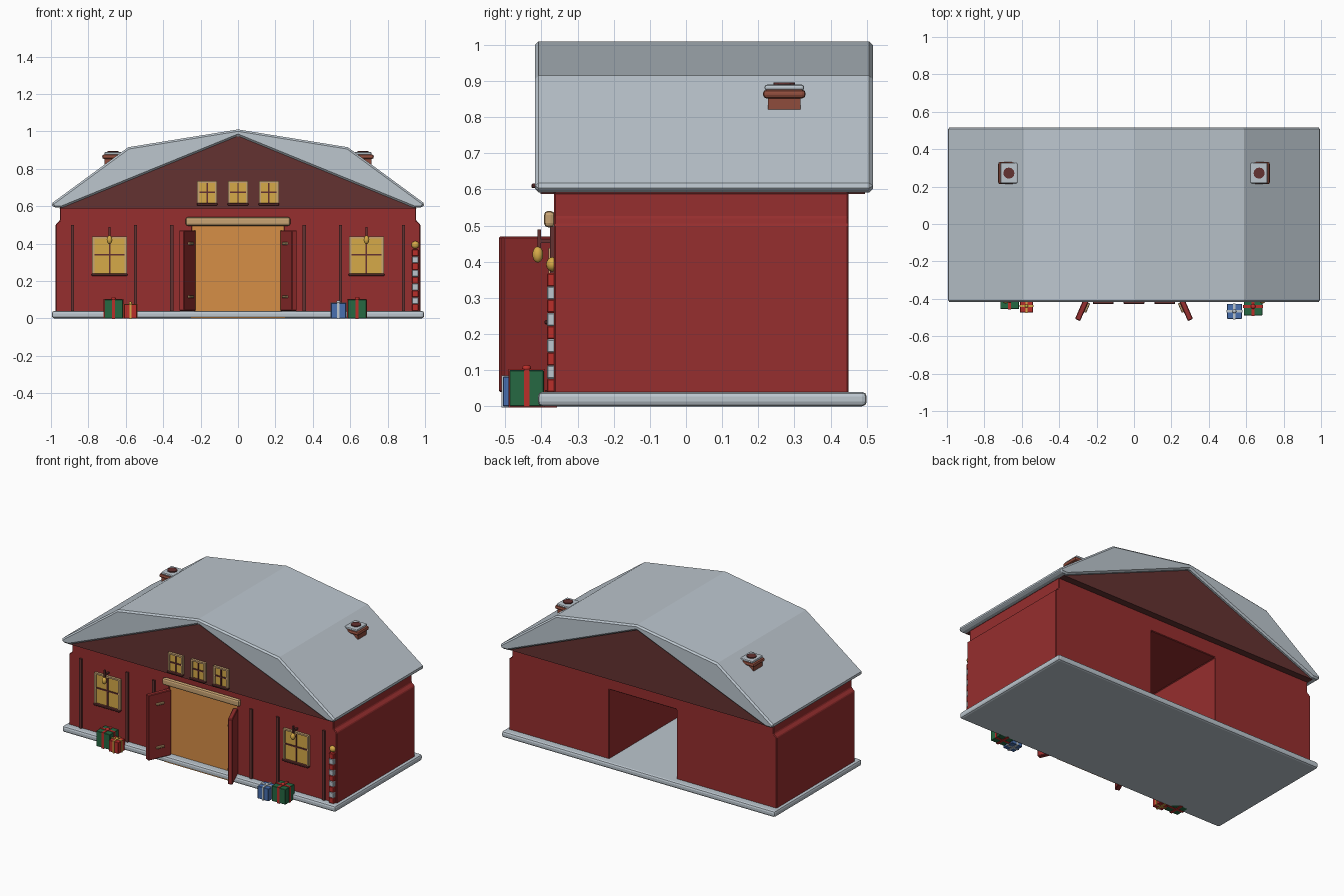
import bpy, bmesh, math
from mathutils import Matrix

if "Cube" in bpy.data.objects:
    bpy.data.objects.remove(bpy.data.objects["Cube"], do_unlink=True)


def material(name, *srgb):
    col = [((c / 255 + 0.055) / 1.055) ** 2.4 for c in srgb] + [1]
    m = bpy.data.materials.new(name)
    m.use_nodes = True
    m.diffuse_color = col
    m.node_tree.nodes["Principled BSDF"].inputs["Base Color"].default_value = col
    return m


RED = material("barn red", 150, 46, 46)
BROWN = material("dark brown", 100, 50, 49)
SNOW = material("snow grey", 188, 198, 206)
ORANGE = material("warm orange", 214, 142, 70)
GOLD = material("window gold", 214, 170, 72)
TAN = material("pale wood", 200, 164, 116)
GREEN = material("gift green", 38, 104, 66)
BLUE = material("gift blue", 72, 112, 176)
BRIGHT = material("bright red", 186, 46, 42)
BRICK = material("brick", 142, 76, 60)


def finish(name, bm, mat, bevel=0, segments=1):
    bmesh.ops.recalc_face_normals(bm, faces=bm.faces)
    me = bpy.data.meshes.new(name)
    bm.to_mesh(me)
    bm.free()
    me.materials.append(mat)
    ob = bpy.data.objects.new(name, me)
    bpy.context.collection.objects.link(ob)
    if bevel:
        mod = ob.modifiers.new("Bevel", "BEVEL")
        mod.width, mod.segments, mod.limit_method = bevel, segments, "ANGLE"
    return ob


def box(name, centre, size, mat, bevel=0, turn=0, segments=1):
    bm = bmesh.new()
    bmesh.ops.create_cube(bm, size=1, matrix=Matrix.Diagonal((*size, 1)))
    ob = finish(name, bm, mat, bevel, segments)
    ob.location = centre
    ob.rotation_euler.z = turn
    return ob


def prism(name, outline, y0, y1, mat, bevel=0):
    """Extrude an x-z outline along y."""
    bm = bmesh.new()
    face = bm.faces.new([bm.verts.new((x, y0, z)) for x, z in outline])
    new = bmesh.ops.extrude_face_region(bm, geom=[face])["geom"]
    bmesh.ops.translate(bm, vec=(0, y1 - y0, 0),
                        verts=[v for v in new if isinstance(v, bmesh.types.BMVert)])
    return finish(name, bm, mat, bevel)


def mirrored(half):
    """Complete an outline that is symmetric about x = 0."""
    return half + [(-x, z) for x, z in reversed(half) if x > 0]


def ball(name, centre, size, mat):
    bm = bmesh.new()
    bmesh.ops.create_uvsphere(bm, u_segments=12, v_segments=8, radius=0.5,
                              matrix=Matrix.Diagonal((*size, 1)))
    for f in bm.faces:
        f.smooth = True
    finish(name, bm, mat).location = centre


def disc(name, centre, radius, height, mat, bevel=0, sides=12):
    bm = bmesh.new()
    bmesh.ops.create_cone(bm, cap_ends=True, segments=sides, radius1=radius,
                          radius2=radius, depth=height)
    finish(name, bm, mat, bevel, 2).location = centre


def window(name, x, y, z, w, h):
    """Gold pane, pale frame, dark glazing bars and a sill; y is the wall face."""
    box(name + "_pane", (x, y - 0.004, z), (w, 0.008, h), GOLD)
    for s in (1, -1):
        box(name + "_frame_side", (x + s * w / 2, y - 0.008, z), (0.012, 0.016, h), TAN)
    box(name + "_frame_top", (x, y - 0.008, z + h / 2), (w + 0.012, 0.016, 0.01), TAN)
    box(name + "_bar_upright", (x, y - 0.007, z), (0.008, 0.014, h), BROWN)
    box(name + "_bar_cross", (x, y - 0.007, z + h * 0.03), (w, 0.014, 0.008), BROWN)
    box(name + "_sill", (x, y - 0.013, z - h / 2), (w + 0.016, 0.026, 0.012), BROWN, 0.003)


def gift(name, x, y, w, d, h, mat, ribbon):
    box(name + "_box", (x, y, h / 2), (w, d, h), mat, 0.002)
    box(name + "_ribbon_front", (x, y, h / 2), (w * 0.16, d + 0.006, h + 0.006), ribbon)
    box(name + "_ribbon_side", (x, y, h / 2 + 0.001), (w + 0.006, d * 0.16, h + 0.004), ribbon)
    ball(name + "_bow", (x, y, h + 0.006), (w * 0.26, w * 0.26, 0.018), ribbon)


FRONT, BACK = -0.365, 0.45

# Snowy base slab
box("base", (0, 0.045, 0.02), (1.99, 0.91, 0.04), SNOW, 0.013, segments=2)

# Body with a passage open at the back
prism("walls", mirrored([(0.245, 0.035), (0.975, 0.035), (0.975, 0.503), (0.953, 0.522),
                         (0.953, 0.595)])[:5] +
      [(-0.953, 0.595), (-0.953, 0.522), (-0.975, 0.503), (-0.975, 0.035),
       (-0.245, 0.035), (-0.245, 0.495), (0.245, 0.495)], FRONT, BACK, RED, 0.004)

# Gable and roof
prism("gable", [(0.955, 0.588), (0, 0.985), (-0.955, 0.588)], -0.402, 0.495, BROWN)
prism("roof", mirrored([(0.94, 0.592), (0.985, 0.592), (1.0, 0.612), (0.587, 0.915),
                        (0, 1.01)]) + [(0, 0.975)], -0.418, 0.517, SNOW, 0.01)

# Doorway
box("doorway_panel", (0, FRONT + 0.012, 0.267), (0.5, 0.012, 0.46), ORANGE)
box("doorway_threshold", (0, -0.385, 0.008), (0.5, 0.046, 0.01), ORANGE)
box("doorway_beam", (0, -0.378, 0.518), (0.56, 0.03, 0.046), TAN, 0.012, segments=2)

for s, side in ((1, "left"), (-1, "right")):
    # Open door with pulls on its inner face
    turn = 0.41
    box(side + "_door", (s * 0.27, -0.44, 0.255), (0.03, 0.16, 0.43), RED, 0.004, s * turn)
    offset = Matrix.Rotation(turn, 2).to_3x3() @ Matrix.Identity(3).col[0] * -0.02
    for z in (0.115, 0.4):
        box(side + "_door_pull", (s * (0.27 + offset.x), -0.44 + offset.y, z),
            (0.014, 0.055, 0.014), TAN, 0.003, s * turn)

    # Wall battens
    for x in (0.355, 0.548, 0.885):
        box(side + "_batten", (s * x, FRONT - 0.004, 0.268), (0.018, 0.014, 0.46), BROWN)

    # Window with a hanging lamp
    window(side + "_window", s * 0.687, FRONT, 0.333, 0.175, 0.2)
    box(side + "_lamp_bracket", (s * 0.687, -0.385, 0.457), (0.012, 0.05, 0.01), BROWN)
    box(side + "_lamp_stem", (s * 0.687, -0.406, 0.464), (0.01, 0.01, 0.05), BROWN)
    ball(side + "_lamp", (s * 0.687, -0.41, 0.42), (0.03, 0.03, 0.045), GOLD)

    # Chimney with a snow ring
    cx, cy = s * 0.672, 0.272
    box(side + "_chimney_shaft", (cx, cy, 0.845), (0.085, 0.09, 0.06), BRICK)
    box(side + "_chimney_collar", (cx + s * 0.004, cy, 0.864), (0.1, 0.118, 0.024), BRICK,
        0.01, segments=2)
    box(side + "_chimney_snow", (cx, cy, 0.882), (0.092, 0.11, 0.016), SNOW, 0.007, segments=2)
    for v in bpy.context.collection.objects[side + "_chimney_snow"].data.vertices:
        v.co.x -= s * 0.004
    disc(side + "_chimney_mouth", (cx - s * 0.003, cy, 0.887), 0.03, 0.018, BROWN)

# Three gable windows
for x in (-0.165, 0, 0.165):
    window("gable_window", x, -0.402, 0.67, 0.095, 0.12)

# Striped post with a gold finial
for i in range(9):
    box("post_stripe", (0.948, -0.37, 0.058 + i * 0.0365), (0.034, 0.03, 0.0365),
        SNOW if i % 2 else BRIGHT, 0.003)
ball("post_finial", (0.948, -0.37, 0.393), (0.042, 0.034, 0.04), GOLD)

# Gifts by the wall
gift("green_gift_right", -0.665, -0.407, 0.1, 0.095, 0.1, GREEN, BRIGHT)
gift("red_gift", -0.575, -0.438, 0.07, 0.07, 0.075, BRIGHT, GOLD)
gift("green_gift_left", 0.637, -0.441, 0.1, 0.095, 0.1, GREEN, BRIGHT)
gift("blue_gift", 0.537, -0.467, 0.08, 0.08, 0.082, BLUE, SNOW)
